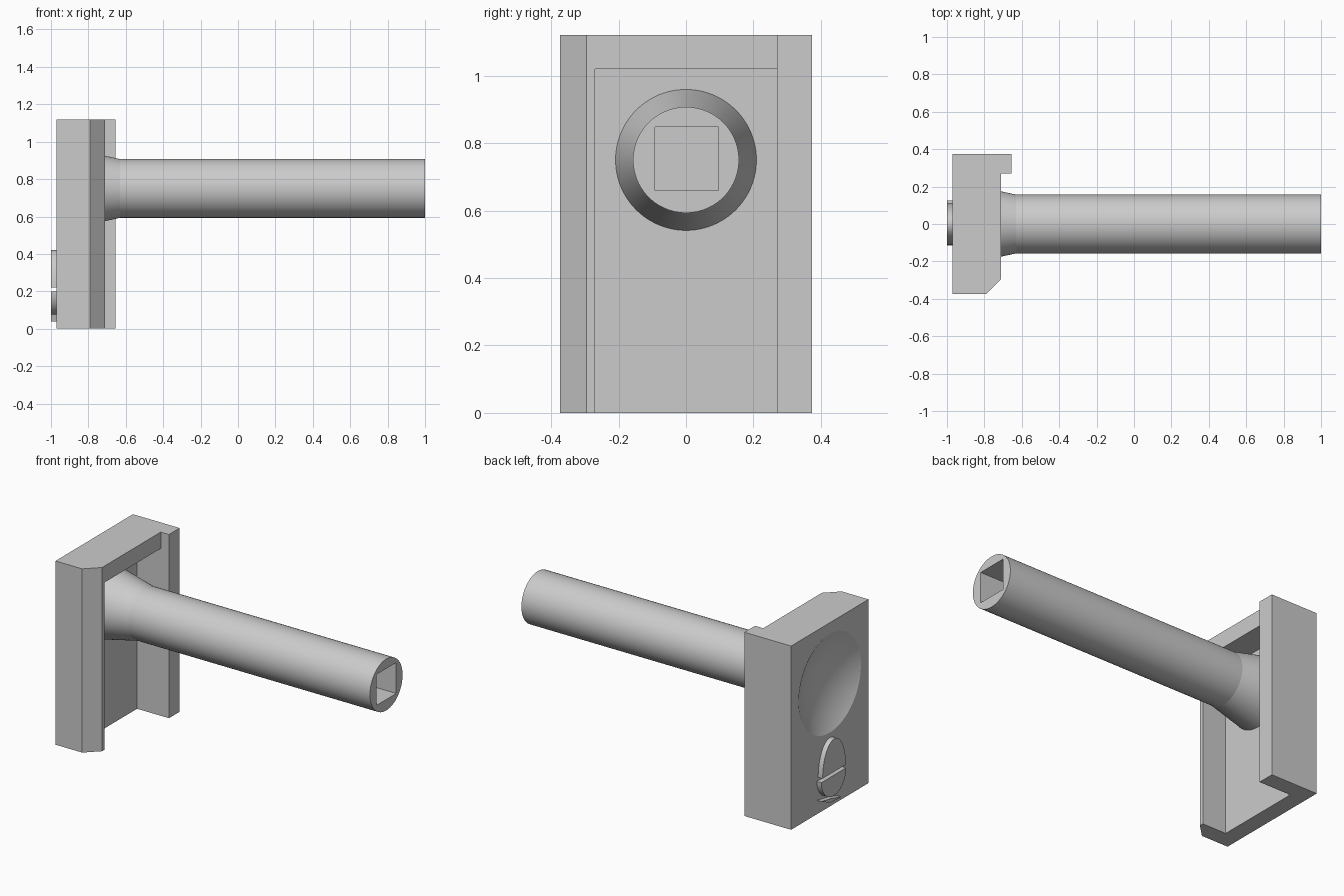
import bpy, bmesh
from math import sin, cos, pi, asin
from mathutils import Vector

if "Cube" in bpy.data.objects:
    bpy.data.objects.remove(bpy.data.objects["Cube"])

grey = bpy.data.materials.new("plain grey")
grey.use_nodes = True
grey.diffuse_color = (0.6, 0.6, 0.6, 1)
grey.node_tree.nodes["Principled BSDF"].inputs["Base Color"].default_value = (0.6, 0.6, 0.6, 1)

AXIS_Z = 0.75   # height of the shaft
BACK = -0.97    # outer face of the plate


def finish(name, bm):
    bmesh.ops.recalc_face_normals(bm, faces=bm.faces)
    mesh = bpy.data.meshes.new(name)
    bm.to_mesh(mesh)
    bm.free()
    obj = bpy.data.objects.new(name, mesh)
    bpy.context.collection.objects.link(obj)
    mesh.materials.append(grey)
    return obj


def prism(name, points, direction):
    """Extrude a flat outline along a direction."""
    bm = bmesh.new()
    face = bm.faces.new([bm.verts.new(p) for p in points])
    ext = bmesh.ops.extrude_face_region(bm, geom=[face])
    moved = [v for v in ext["geom"] if isinstance(v, bmesh.types.BMVert)]
    bmesh.ops.translate(bm, verts=moved, vec=Vector(direction))
    return finish(name, bm)


def box(name, x0, x1, y0, y1, z0, z1):
    outline = [(x0, y0, z0), (x1, y0, z0), (x1, y1, z0), (x0, y1, z0)]
    return prism(name, outline, (0, 0, z1 - z0))


def lathe(name, profile, sides=96):
    """Turn (x, radius) pairs around the shaft axis, with closed ends."""
    bm = bmesh.new()
    rings = []
    for x, r in profile:
        rings.append([bm.verts.new((x, r * cos(2 * pi * i / sides),
                                    AXIS_Z + r * sin(2 * pi * i / sides)))
                      for i in range(sides)])
    for a, b in zip(rings, rings[1:]):
        for i in range(sides):
            j = (i + 1) % sides
            bm.faces.new((a[i], a[j], b[j], b[i]))
    bm.faces.new(rings[0])
    bm.faces.new(rings[-1])
    return finish(name, bm)


def cut(target, cutter):
    cutter.hide_render = True
    cutter.hide_viewport = True
    mod = target.modifiers.new("cut", "BOOLEAN")
    mod.operation = "DIFFERENCE"
    mod.solver = "EXACT"
    mod.object = cutter


def bake(obj):
    """Apply modifiers, discard cutters and smooth the round faces."""
    cutters = [m.object for m in obj.modifiers]
    bpy.ops.object.select_all(action="DESELECT")
    bpy.context.view_layer.objects.active = obj
    obj.select_set(True)
    for m in list(obj.modifiers):
        bpy.ops.object.modifier_apply(modifier=m.name)
    for c in cutters:
        bpy.data.objects.remove(c)
    bpy.ops.object.shade_smooth_by_angle(angle=0.2)


# Plate with a chamfered front corner and a raised back lip
outline = [(BACK, -0.373), (-0.79, -0.373), (-0.71, -0.295), (-0.71, 0.27),
           (-0.655, 0.27), (-0.655, 0.373), (BACK, 0.373)]
plate = prism("plate", [(x, y, 0) for x, y in outline], (0, 0, 1.12))

# Pocket open at the bottom
cut(plate, box("pocket_cutter", -0.87, -0.5, -0.27, 0.2702, -0.1, 1.02))

# Shallow round dish on the outer face
rim, depth = 0.3, 0.08
radius = (rim ** 2 + depth ** 2) / (2 * depth)
centre = BACK + depth - radius
reach = asin(rim / radius) * 1.1
steps = 20
dish = [(centre + radius * cos(reach * (1 - i / steps)),
         max(0.002, radius * sin(reach * (1 - i / steps)))) for i in range(steps + 1)]
cut(plate, lathe("dish_cutter", dish))
bake(plate)

# Shaft with a flared root and a square socket in the end
shaft = lathe("shaft", [(-0.875, 0.21), (-0.63, 0.157), (1.0, 0.157)])
cut(shaft, box("socket_cutter", 0.5, 1.1, -0.092, 0.096, 0.66, 0.848))
bake(shaft)


# Raised half-oval pads below the dish
def half_oval(name, y, z, ry, rz, n=32):
    pts = [(BACK + 0.005, y + ry * cos(pi * i / n), z + rz * sin(pi * i / n))
           for i in range(n + 1)]
    bake(prism(name, pts, (-0.035, 0, 0)))


half_oval("upper_pad", 0, 0.22, 0.112, 0.2)
half_oval("lower_pad", 0.005, 0.2, 0.12, -0.125)

# Small sliver under the pads
sliver = [(0.125, 0.085), (0.03, 0.067), (-0.07, 0.04), (0.04, 0.045)]
prism("foot_sliver", [(BACK + 0.005, y, z) for y, z in sliver], (-0.035, 0, 0))
